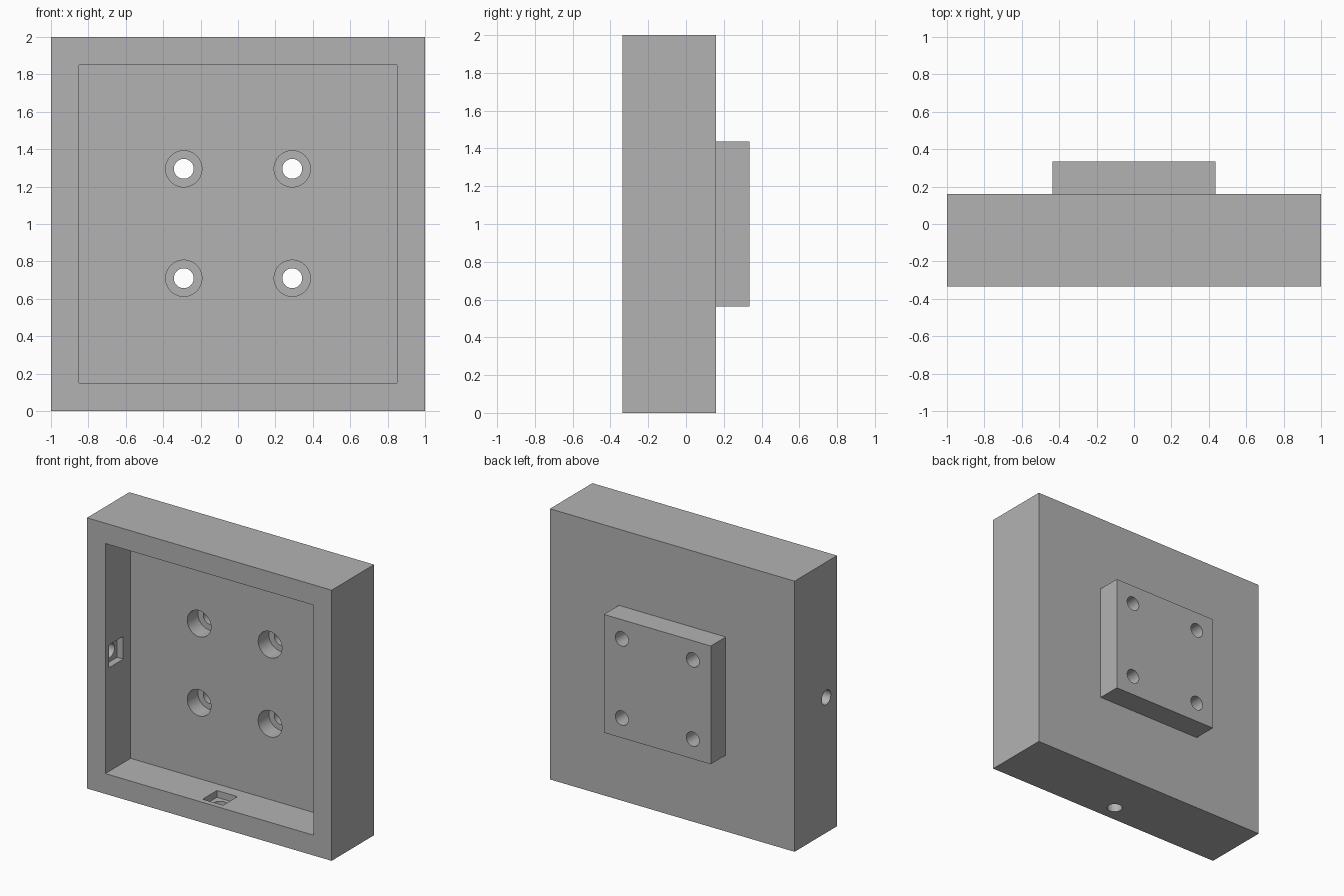
import bpy
import math

old = bpy.data.objects.get("Cube")
if old:
    bpy.data.objects.remove(old, do_unlink=True)

FRONT, BACK, PLATE_BACK = -0.335, 0.16, 0.335
FLOOR = -0.04      # floor of the recess
INNER = 0.85       # half width of the recess
SIDE_Y = -0.21     # depth position of the side screw holes

grey = bpy.data.materials.new("plain grey")
grey.use_nodes = True
colour = (0.45, 0.45, 0.45, 1)
grey.diffuse_color = colour
grey.node_tree.nodes["Principled BSDF"].inputs["Base Color"].default_value = colour


def box(name, low, high):
    """Box between two opposite corners."""
    centre = [(a + b) / 2 for a, b in zip(low, high)]
    bpy.ops.mesh.primitive_cube_add(size=1, location=centre)
    obj = bpy.context.object
    obj.name = name
    obj.scale = [b - a for a, b in zip(low, high)]
    bpy.ops.object.transform_apply(location=True, rotation=False, scale=True)
    return obj


def rod(name, centre, radius, length, axis):
    """Cylinder lying along the x, y or z axis."""
    turn = {"x": (0, math.pi / 2, 0), "y": (math.pi / 2, 0, 0), "z": (0, 0, 0)}[axis]
    bpy.ops.mesh.primitive_cylinder_add(vertices=48, radius=radius, depth=length,
                                        location=centre, rotation=turn)
    bpy.context.object.name = name
    return bpy.context.object


def combine(target, tool, operation):
    """Apply a boolean and discard the tool."""
    tool.hide_render = True
    mod = target.modifiers.new(tool.name, "BOOLEAN")
    mod.operation, mod.solver, mod.object = operation, "EXACT", tool
    bpy.context.view_layer.objects.active = target
    bpy.ops.object.modifier_apply(modifier=mod.name)
    bpy.data.objects.remove(tool, do_unlink=True)


# Square tray with a raised mounting pad behind
tray = box("mounting_tray", (-1, FRONT, 0), (1, BACK, 2))
pad = box("back_pad", (-0.437, BACK - 0.05, 0.563), (0.437, PLATE_BACK, 1.437))
combine(tray, pad, "UNION")
recess = box("recess", (-INNER, FRONT - 0.1, 1 - INNER), (INNER, FLOOR, 1 + INNER))
combine(tray, recess, "DIFFERENCE")

# Four counterbored screw holes through the pad
for x in (-0.29, 0.29):
    for z in (0.71, 1.295):
        combine(tray, rod("counterbore", (x, FLOOR, z), 0.097, 0.25, "y"), "DIFFERENCE")
        combine(tray, rod("screw_hole", (x, 0.15, z), 0.053, 0.8, "y"), "DIFFERENCE")

# Square nut pockets and screw holes in one side wall and the bottom wall
half, deep = 0.084, 0.05
combine(tray, box("side_pocket", (-INNER - deep, SIDE_Y - half, 1 - half),
                  (-INNER + 0.1, SIDE_Y + half, 1 + half)), "DIFFERENCE")
combine(tray, rod("side_hole", (-0.93, SIDE_Y, 1), 0.053, 0.3, "x"), "DIFFERENCE")
wall = 1 - INNER
combine(tray, box("bottom_pocket", (-half, SIDE_Y - half, wall - deep),
                  (half, SIDE_Y + half, wall + 0.1)), "DIFFERENCE")
combine(tray, rod("bottom_hole", (0, SIDE_Y, 0.07), 0.053, 0.3, "z"), "DIFFERENCE")

# Finish: one colour, round holes smooth, flat faces crisp
tray.data.materials.clear()
tray.data.materials.append(grey)
bpy.ops.object.select_all(action="DESELECT")
tray.select_set(True)
bpy.context.view_layer.objects.active = tray
bpy.ops.object.shade_smooth_by_angle(angle=math.radians(30))
